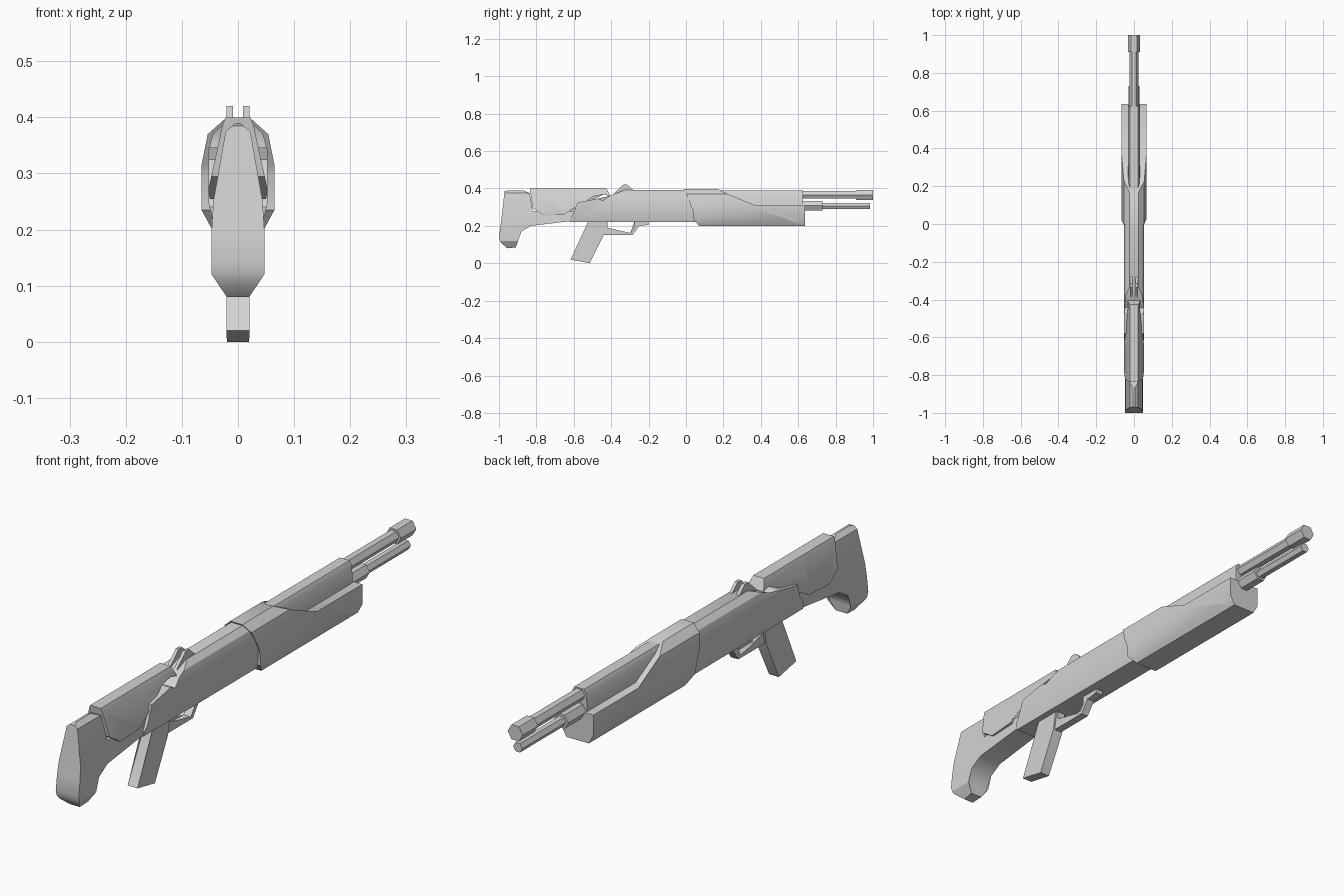
import bpy, bmesh, math
from mathutils import Vector

if "Cube" in bpy.data.objects:
    bpy.data.objects.remove(bpy.data.objects["Cube"], do_unlink=True)

grey = bpy.data.materials.new("plain_grey")
grey.use_nodes = True
colour = (0.65, 0.65, 0.65, 1)
grey.diffuse_color = colour
grey.node_tree.nodes["Principled BSDF"].inputs["Base Color"].default_value = colour


def finish(name, bm):
    bmesh.ops.recalc_face_normals(bm, faces=bm.faces[:])
    mesh = bpy.data.meshes.new(name)
    bm.to_mesh(mesh)
    bm.free()
    mesh.materials.append(grey)
    ob = bpy.data.objects.new(name, mesh)
    bpy.context.collection.objects.link(ob)
    bpy.ops.object.select_all(action='DESELECT')
    ob.select_set(True)
    bpy.context.view_layer.objects.active = ob
    bpy.ops.object.shade_smooth_by_angle(angle=math.radians(32))
    return ob


def half_width(widths, z):
    if z <= widths[0][0]:
        return widths[0][1]
    for (z0, w0), (z1, w1) in zip(widths, widths[1:]):
        if z <= z1:
            return w0 + (w1 - w0) * (z - z0) / (z1 - z0)
    return widths[-1][1]


def slab(name, outline, widths, offset=0):
    """Side outline (y, z) given a half width that changes with height."""
    bm = bmesh.new()
    left, right = [[bm.verts.new((s, y, z)) for y, z in outline] for s in (1, -1)]
    bm.faces.new(left)
    bm.faces.new(right[::-1])
    for i in range(len(outline)):
        bm.faces.new((left[i - 1], left[i], right[i], right[i - 1]))
    bmesh.ops.triangulate(bm, faces=bm.faces[:], ngon_method='EAR_CLIP')
    for z, _ in widths:
        geom = bm.verts[:] + bm.edges[:] + bm.faces[:]
        bmesh.ops.bisect_plane(bm, geom=geom, dist=1e-5, plane_co=(0, 0, z),
                               plane_no=(0, 0, 1))
    for v in bm.verts:
        v.co.x = offset + math.copysign(half_width(widths, v.co.z), v.co.x)
    return finish(name, bm)


def tube(name, radius, z, y0, y1):
    """Six-sided tube along the length, flat side up."""
    bm = bmesh.new()
    ring = [(radius * math.cos(i * math.pi / 3), radius * math.sin(i * math.pi / 3))
            for i in range(6)]
    ends = [[bm.verts.new((x, y, z + h)) for x, h in ring] for y in (y0, y1)]
    bm.faces.new(ends[0])
    bm.faces.new(ends[1][::-1])
    for i in range(6):
        bm.faces.new((ends[0][i - 1], ends[0][i], ends[1][i], ends[1][i - 1]))
    return finish(name, bm)


# Shoulder stock with its hooked butt and lower arm
slab("stock",
     [(-.97, .385), (-.95, .39), (-.87, .39), (-.835, .375), (-.82, .28), (-.57, .28),
      (-.55, .225), (-.62, .225), (-.83, .2), (-.88, .17), (-.905, .13), (-.91, .085),
      (-.955, .08), (-.99, .11), (-1, .14), (-.985, .25)],
     [(.08, .02), (.12, .047), (.2, .047), (.25, .044), (.375, .022), (.39, .004)])

# Cheek rest that reaches forward over the opening
slab("cheek_rest",
     [(-.835, .4), (-.425, .4), (-.405, .36), (-.44, .368), (-.62, .335), (-.645, .32),
      (-.65, .262), (-.76, .255), (-.82, .295)],
     [(.255, .05), (.27, .053), (.385, .028), (.4, .022)])

# Receiver
slab("receiver",
     [(-.62, .22), (-.62, .24), (-.59, .282), (-.58, .325), (-.47, .346), (-.445, .335),
      (-.41, .36), (-.33, .391), (.08, .391), (.08, .22)],
     [(.22, .046), (.25, .053), (.34, .053), (.372, .044), (.391, .023)])

# Barrel shroud and sliding fore-end
slab("barrel_shroud", [(.05, .28), (.05, .39), (.625, .39), (.625, .28)],
     [(.28, .033), (.372, .03), (.39, .02)])
slab("fore_end",
     [(.07, .2), (.04, .235), (.04, .3), (-.01, .396), (.17, .396), (.225, .37),
      (.34, .31), (.635, .31), (.635, .2)],
     [(.2, .046), (.235, .065), (.315, .065), (.37, .054), (.396, .025)])

# Barrel, muzzle and magazine tube
tube("barrel", .023, .366, .6, .95)
tube("muzzle", .031, .366, .91, 1)
tube("magazine_tube", .019, .307, .6, .985)
tube("magazine_collar", .029, .308, .6, .73)

# Grip and trigger guard
slab("grip",
     [(-.52, .23), (-.425, .23), (-.44, .15), (-.515, .0), (-.617, .02), (-.535, .17)],
     [(0, .02), (.23, .022)])
slab("trigger_guard",
     [(-.435, .225), (-.445, .152), (-.285, .152), (-.25, .2), (-.2, .205), (-.2, .225),
      (-.275, .225), (-.275, .19), (-.298, .162), (-.408, .162), (-.42, .19),
      (-.42, .225)],
     [(.15, .015), (.225, .015)])

# Rear sight prongs
for side, x in (("left", .0145), ("right", -.0145)):
    slab("rear_sight_" + side,
         [(-.39, .37), (-.335, .42), (-.315, .42), (-.275, .385)],
         [(.37, .006), (.42, .006)], offset=x)
